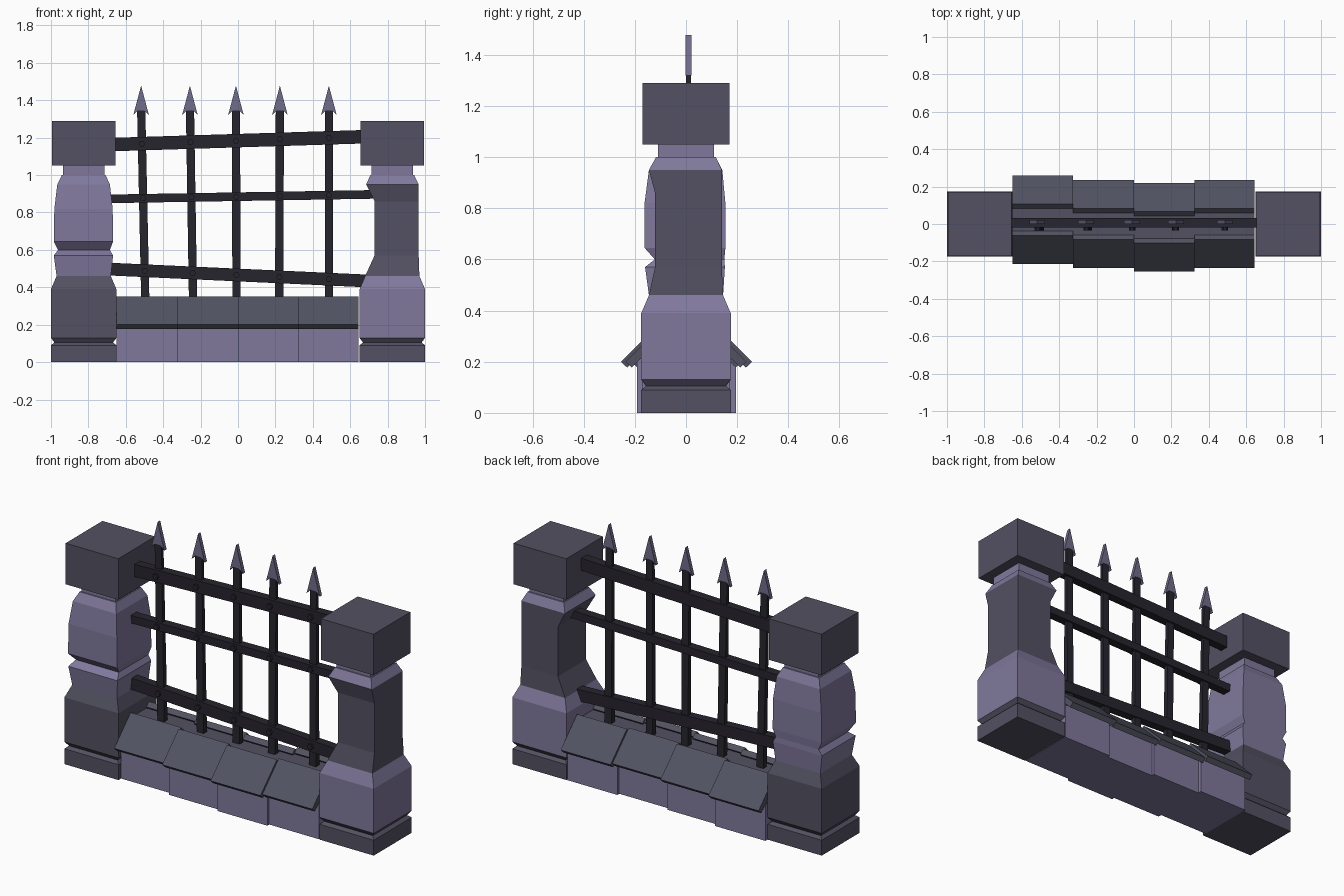
import bpy, bmesh, math

if "Cube" in bpy.data.objects:
    bpy.data.objects.remove(bpy.data.objects["Cube"])

def material(name, r, g, b):
    m = bpy.data.materials.new(name)
    m.diffuse_color = (r, g, b, 1)
    m.use_nodes = True
    m.node_tree.nodes["Principled BSDF"].inputs["Base Color"].default_value = m.diffuse_color
    return m

LIGHT = material("light purple stone", 0.216, 0.191, 0.335)
DARK = material("dark stone", 0.087, 0.082, 0.122)
SLATE = material("slate", 0.085, 0.086, 0.122)
IRON = material("black iron", 0.020, 0.018, 0.027)
STEEL = material("spear steel", 0.165, 0.150, 0.258)

def loft(name, rings, mats, rule=None):
    """Skin closed rings of points, capping both ends."""
    bm = bmesh.new()
    loops = [[bm.verts.new(p) for p in ring] for ring in rings]
    n = len(loops[0])
    for a, b in zip(loops, loops[1:]):
        for i in range(n):
            j = (i + 1) % n
            bm.faces.new((a[i], a[j], b[j], b[i]))
    bm.faces.new(loops[0][::-1])
    bm.faces.new(loops[-1])
    bmesh.ops.recalc_face_normals(bm, faces=bm.faces)
    if rule:
        for f in bm.faces:
            f.material_index = rule(f.calc_center_median().z)
    me = bpy.data.meshes.new(name)
    bm.to_mesh(me)
    bm.free()
    for m in mats:
        me.materials.append(m)
    ob = bpy.data.objects.new(name, me)
    bpy.context.collection.objects.link(ob)
    return ob

def stack(name, sections, mats, rule=None):
    """Rectangular sections (z, x0, x1, y0, y1) stacked upwards."""
    rings = [[(x0, y0, z), (x1, y0, z), (x1, y1, z), (x0, y1, z)]
             for z, x0, x1, y0, y1 in sections]
    return loft(name, rings, mats, rule)

def prism(name, pts, x0, x1, mat):
    """Extrude a (y, z) profile along x."""
    return loft(name, [[(x, y, z) for y, z in pts] for x in (x0, x1)], [mat])

def square(z, cx, h):
    return (z, cx - h, cx + h, -h, h)

# pillars: shared foot and neck, different shafts
def pillar(side, cx, shaft, mats, rule):
    foot = [square(z, cx, h) for z, h in
            ((0, .175), (.09, .175), (.105, .157), (.13, .175), (.39, .175), (.46, .145))]
    neck = [square(z, cx, h) for z, h in ((1.0, .117), (1.0, .11), (1.06, .11))]
    stack(side + "_pillar", foot + shaft + neck, mats, rule)
    stack(side + "_pillar_cap", [(1.05, cx - .17, cx + .17, -.17, .17),
                                 (1.29, cx - .17, cx + .17, -.17, .17)], [DARK])

# left shaft bulges and has a crack that is deepest at the front
pillar("left", -.825, [
    (.57, -.985, -.668, -.16, .152),
    (.60, -.962, -.685, -.122, .150),
    (.645, -.985, -.668, -.162, .154),
    (.82, -.982, -.67, -.162, .154),
    (.95, -.966, -.685, -.145, .142)],
    [DARK, LIGHT], lambda z: 1 if z > .46 else 0)

# right shaft is worn away on its front and inner sides
pillar("right", .825, [
    (.57, .73, .966, -.121, .14),
    (.86, .73, .966, -.121, .14),
    (.95, .685, .966, -.145, .14)],
    [DARK, LIGHT], lambda z: 1 if .125 < z < .46 or z > .955 else 0)

# low wall: four staggered blocks with sloping slabs on both sides
edges = (-.65, -.325, 0, .323, .645)
shifts = (.022, 0, -.018, 0)
for i, s in enumerate(shifts):
    x0, x1 = edges[i], edges[i + 1]
    prism(f"wall_block_{i + 1}", [(s - .173, 0), (s + .173, 0), (s + .173, .21), (s - .173, .21)],
          x0, x1, LIGHT)
    prism(f"wall_core_{i + 1}", [(s - .17, .21), (s + .17, .21), (s + .063, .322), (s - .063, .322)],
          x0, x1, DARK)
    for label, d in (("front", -1), ("back", 1)):
        prf = [(s + d * y, z) for y, z in ((.084, .352), (.236, .20), (.212, .177), (.06, .329))]
        prism(f"{label}_slab_{i + 1}", prf, x0, x1, SLATE)

# crooked horizontal rails: left z, right z, half height
RAILS = ((1.163, 1.207, .036), (.873, .897, .023), (.497, .432, .034))
RX0, RX1 = -.68, .735
for k, (za, zb, h) in enumerate(RAILS):
    rings = [[(x, -.02, z - h), (x, .032, z - h), (x, .032, z + h), (x, -.02, z + h)]
             for x, z in ((RX0, za), (RX1, zb))]
    loft(f"rail_{k + 1}", rings, [IRON])

# upright bars with spear tips, riveted to the rails: bottom x, top x
BARS = ((-.495, -.518), (-.240, -.257), (-.008, -.011), (.220, .224), (.486, .486))
for k, (xa, xb) in enumerate(BARS):
    w = .022
    stack(f"bar_{k + 1}", [(.30, xa - w, xa + w, -.006, .026),
                           (1.37, xb - w, xb + w, .001, .019)], [IRON])
    tip = [(0, 1.478), (.042, 1.32), (.018, 1.345), (-.018, 1.345), (-.042, 1.32)]
    loft(f"spear_tip_{k + 1}", [[(xb + x, y, z) for x, z in tip] for y in (-.001, .021)], [STEEL])
    for r, (za, zb, h) in enumerate(RAILS):
        x = xa + (xb - xa) * ((za + zb) / 2 - .3) / 1.07
        z = za + (zb - za) * (x - RX0) / (RX1 - RX0)
        rings = [[(x + .017 * math.cos(a * math.pi / 3), y, z + .017 * math.sin(a * math.pi / 3))
                  for a in range(6)] for y in (-.034, -.015)]
        loft(f"rivet_{k + 1}_{r + 1}", rings, [IRON])
